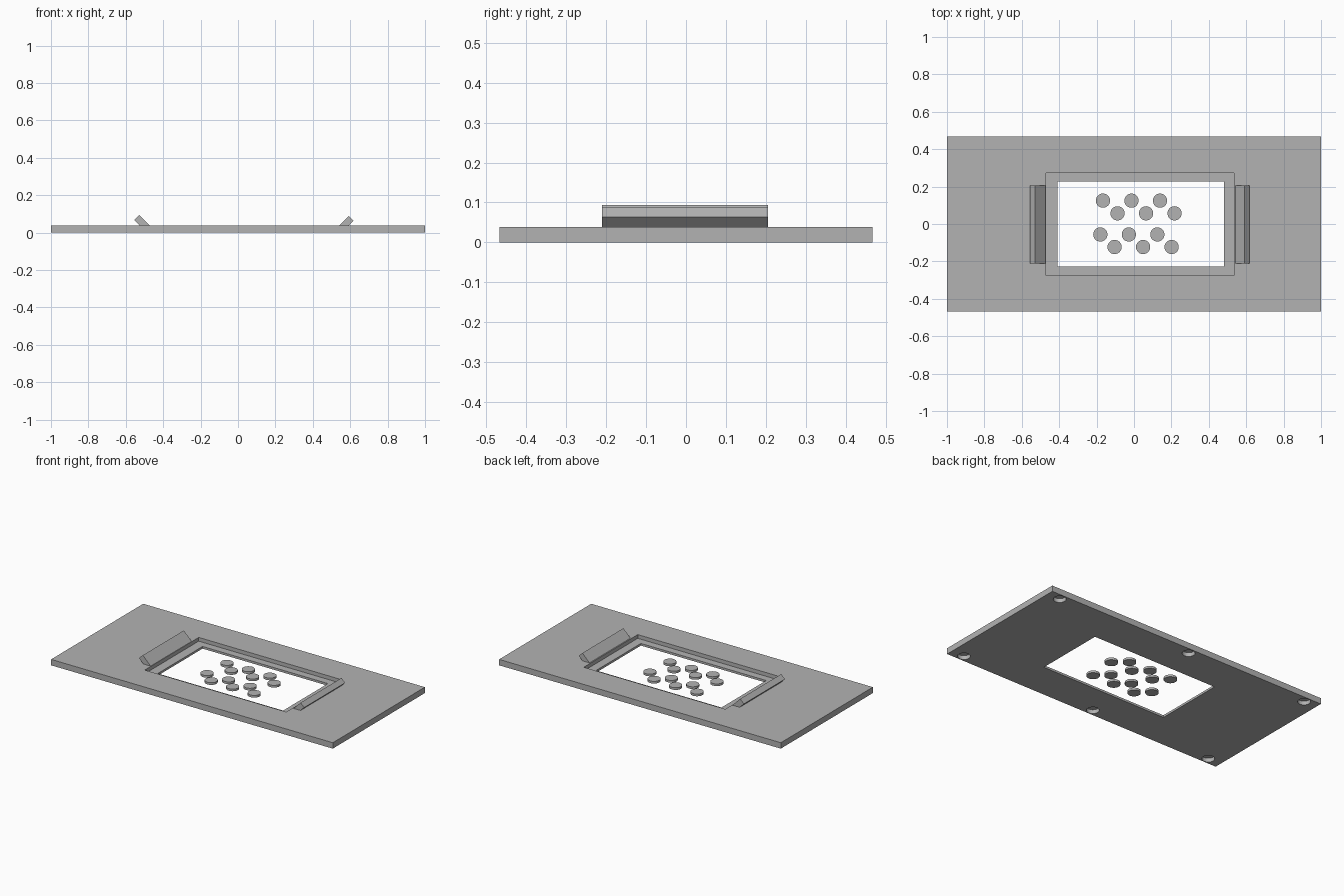
import bpy, bmesh
from mathutils import Matrix

cube = bpy.data.objects.get("Cube")
if cube:
    bpy.data.objects.remove(cube, do_unlink=True)

grey = bpy.data.materials.new("plain grey")
grey.use_nodes = True
colour = (0.45, 0.45, 0.45, 1)
grey.diffuse_color = colour
grey.node_tree.nodes["Principled BSDF"].inputs["Base Color"].default_value = colour


def finish(name, bm):
    bmesh.ops.recalc_face_normals(bm, faces=bm.faces)
    mesh = bpy.data.meshes.new(name)
    bm.to_mesh(mesh)
    bm.free()
    mesh.materials.append(grey)
    obj = bpy.data.objects.new(name, mesh)
    bpy.context.collection.objects.link(obj)
    return obj


def box(name, x0, x1, y0, y1, z0, z1):
    bm = bmesh.new()
    bmesh.ops.create_cube(bm, size=1)
    for v in bm.verts:
        v.co = (x1 if v.co.x > 0 else x0, y1 if v.co.y > 0 else y0,
                z1 if v.co.z > 0 else z0)
    return finish(name, bm)


def discs(name, centres, radius, z0, z1):
    bm = bmesh.new()
    for x, y in centres:
        bmesh.ops.create_cone(bm, cap_ends=True, segments=32, radius1=radius,
                              radius2=radius, depth=z1 - z0,
                              matrix=Matrix.Translation((x, y, (z0 + z1) / 2)))
    return finish(name, bm)


def smooth(obj):
    bpy.ops.object.select_all(action="DESELECT")
    obj.select_set(True)
    bpy.context.view_layer.objects.active = obj
    bpy.ops.object.shade_smooth_by_angle()


def cut(obj, cutter):
    cutter.hide_render = True
    mod = obj.modifiers.new("cut", "BOOLEAN")
    mod.operation = "DIFFERENCE"
    mod.solver = "EXACT"
    mod.object = cutter
    bpy.context.view_layer.objects.active = obj
    bpy.ops.object.modifier_apply(modifier=mod.name)
    bpy.data.objects.remove(cutter, do_unlink=True)


TOP, LEDGE = 0.038, 0.014

# Plate with a stepped window and six round sockets underneath
plate = box("base_plate", -1, 1, -0.467, 0.467, 0, TOP)
cut(plate, box("recess_cutter", -0.47, 0.535, -0.275, 0.273, LEDGE, 0.1))
cut(plate, box("window_cutter", -0.41, 0.48, -0.228, 0.226, -0.1, 0.1))
sockets = [(x, y) for x in (-0.91, -0.05, 0.91) for y in (-0.425, 0.425)]
cut(plate, discs("socket_cutter", sockets, 0.037, -0.05, 0.025))
smooth(plate)

# Four staggered rows of small discs inside the window
rows = [(-0.166, 0.125), (-0.088, 0.057), (-0.18, -0.056), (-0.104, -0.123)]
centres = [(x + 0.1525 * i, y) for x, y in rows for i in range(3)]
smooth(discs("window_discs", centres, 0.038, 0, LEDGE))


# Slanted clips leaning outward on both sides of the recess
def clip(name, profile):
    bm = bmesh.new()
    face = bm.faces.new([bm.verts.new((x, -0.211, z)) for x, z in profile])
    new = bmesh.ops.extrude_face_region(bm, geom=[face])["geom"]
    bmesh.ops.translate(bm, vec=(0, 0.416, 0),
                        verts=[v for v in new if isinstance(v, bmesh.types.BMVert)])
    return finish(name, bm)


clip("right_clip", [(-0.473, TOP), (-0.528, 0.093), (-0.555, 0.068), (-0.525, TOP)])
clip("left_clip", [(0.542, TOP), (0.592, 0.088), (0.617, 0.063), (0.592, TOP)])
